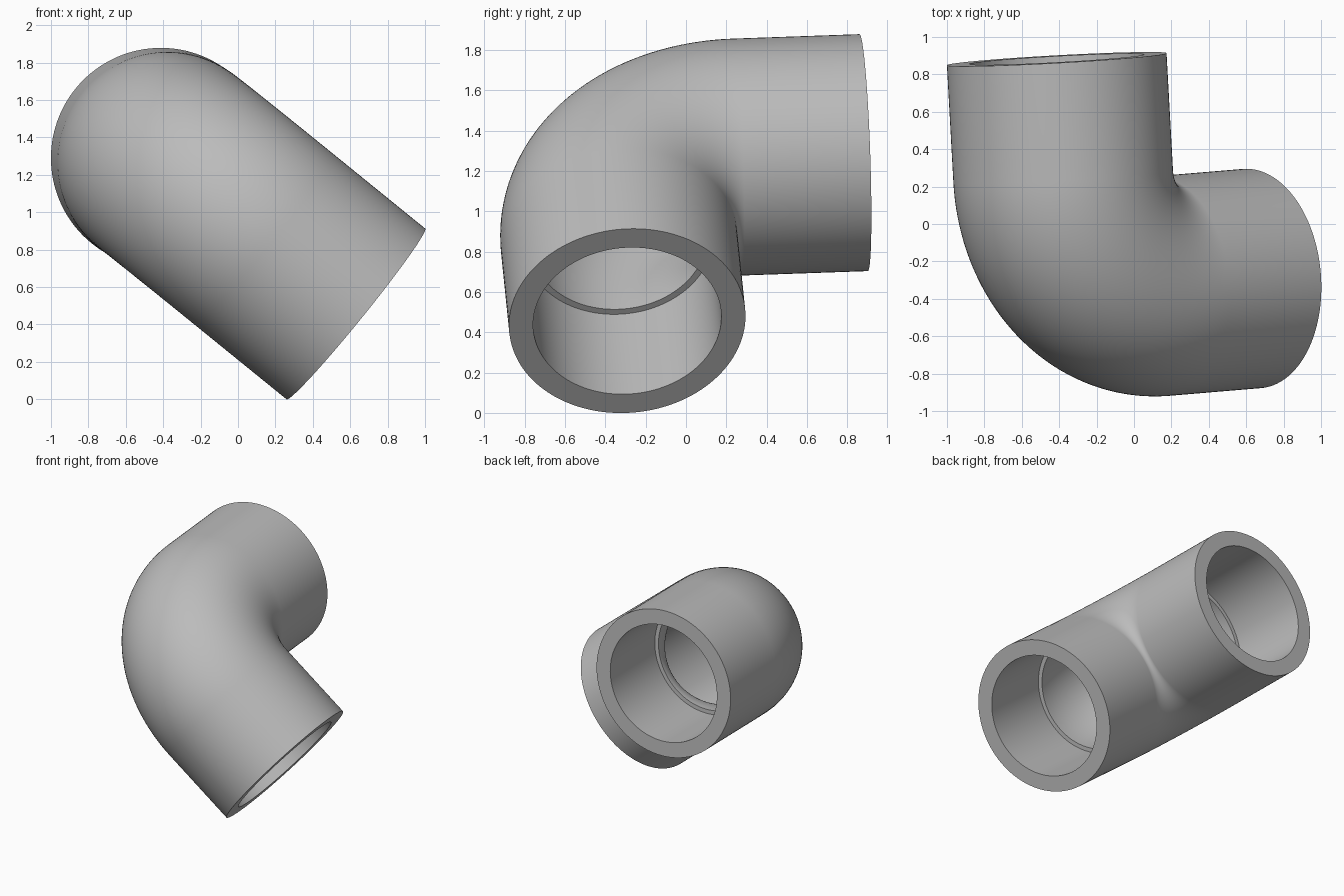
import bpy
import bmesh
from math import sin, cos, pi, radians
from mathutils import Vector

cube = bpy.data.objects.get("Cube")
if cube:
    bpy.data.objects.remove(cube, do_unlink=True)

# Elbow layout: two perpendicular pipe axes meeting at one corner
corner = Vector((-0.344, -0.373, 1.247))
back_dir = Vector((-0.055, 0.998, 0.035)).normalized()
low_dir = Vector((0.775, 0.06, -0.629))
low_dir = (low_dir - back_dir * low_dir.dot(back_dir)).normalized()
side_dir = back_dir.cross(low_dir)

REACH = 1.257      # corner to each mouth
STRAIGHT = 0.63    # length of each straight socket
BEND = REACH - STRAIGHT
OUTER, SOCKET, BORE = 0.588, 0.468, 0.436
SIDES, STEPS = 128, 48
bend_centre = corner + BEND * (back_dir + low_dir)


def bend_rings(radius):
    """Rings around the quarter bend, from the back end to the low end."""
    rings = []
    for i in range(STEPS + 1):
        t = pi / 2 * i / STEPS
        out = -(cos(t) * low_dir + sin(t) * back_dir)
        rings.append((bend_centre + BEND * out, out, radius))
    return rings


back_mouth = corner + REACH * back_dir
low_mouth = corner + REACH * low_dir
back_step = corner + BEND * back_dir
low_step = corner + BEND * low_dir

# Outer wall, low socket, bore, back socket: one closed loop of rings
rings = [(back_mouth, -low_dir, OUTER)]
rings += bend_rings(OUTER)
rings += [(low_mouth, -back_dir, OUTER),
          (low_mouth, -back_dir, SOCKET),
          (low_step, -back_dir, SOCKET)]
rings += reversed(bend_rings(BORE))
rings += [(back_step, -low_dir, SOCKET),
          (back_mouth, -low_dir, SOCKET)]

bm = bmesh.new()
loops = []
for centre, out, radius in rings:
    angles = [2 * pi * k / SIDES for k in range(SIDES)]
    loops.append([bm.verts.new(centre + radius * (cos(a) * out + sin(a) * side_dir))
                  for a in angles])
for i, loop in enumerate(loops):
    following = loops[(i + 1) % len(loops)]
    for k in range(SIDES):
        n = (k + 1) % SIDES
        bm.faces.new((loop[k], loop[n], following[n], following[k]))
bmesh.ops.recalc_face_normals(bm, faces=bm.faces[:])

mesh = bpy.data.meshes.new("pipe_elbow")
bm.to_mesh(mesh)
bm.free()
elbow = bpy.data.objects.new("pipe_elbow", mesh)
bpy.context.collection.objects.link(elbow)

# Plain grey plastic
grey = bpy.data.materials.new("grey_plastic")
grey.use_nodes = True
colour = (0.5, 0.5, 0.5, 1.0)
grey.diffuse_color = colour
grey.node_tree.nodes["Principled BSDF"].inputs["Base Color"].default_value = colour
mesh.materials.append(grey)

# Smooth walls with crisp mouth and step edges
bpy.ops.object.select_all(action="DESELECT")
elbow.select_set(True)
bpy.context.view_layer.objects.active = elbow
bpy.ops.object.shade_smooth_by_angle(angle=radians(35))
